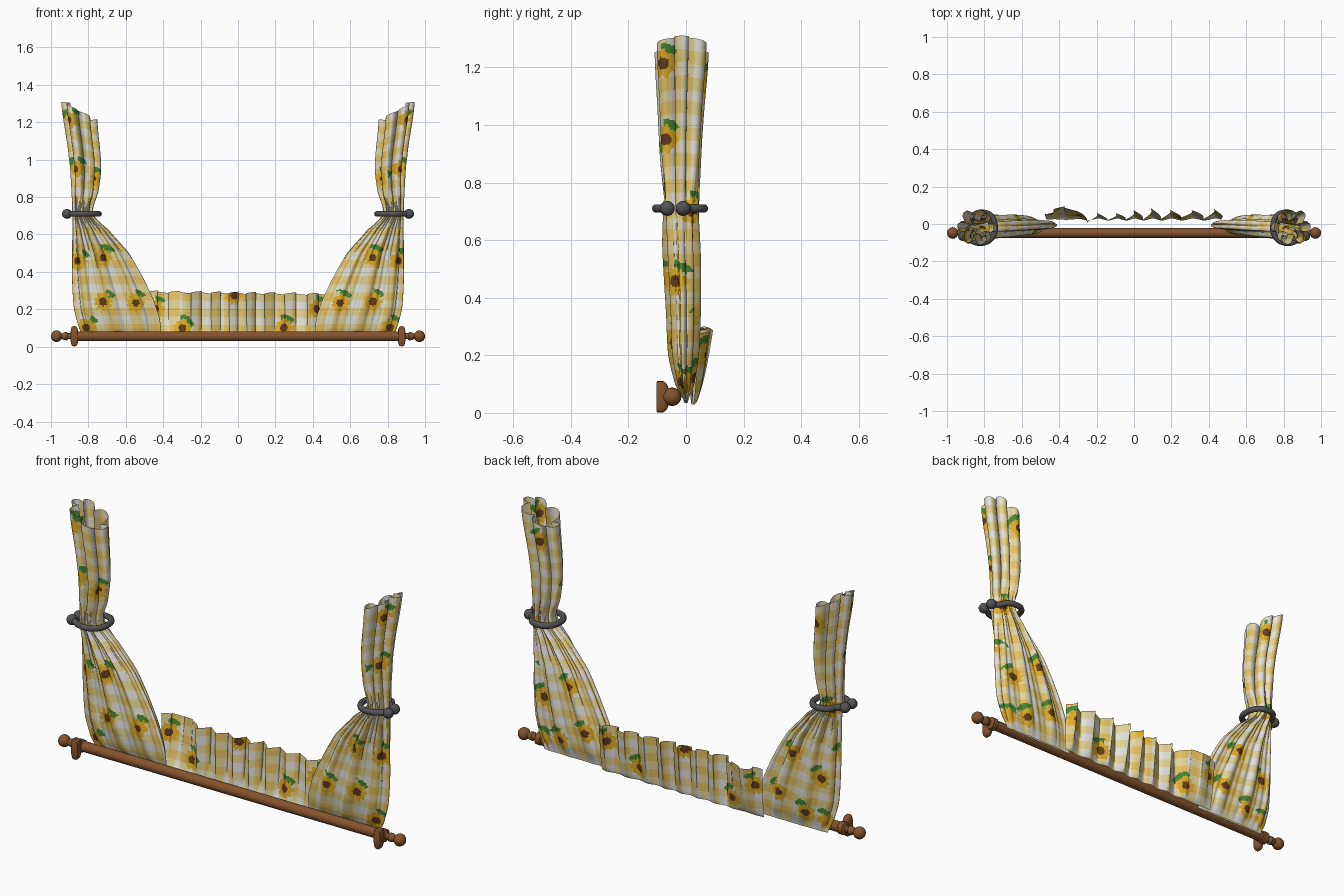
import bpy, bmesh, math
from mathutils import Vector

if "Cube" in bpy.data.objects:
    bpy.data.objects.remove(bpy.data.objects["Cube"])

def material(name, r, g, b):
    m = bpy.data.materials.new(name)
    m.diffuse_color = (r, g, b, 1)
    m.use_nodes = True
    m.node_tree.nodes["Principled BSDF"].inputs["Base Color"].default_value = m.diffuse_color
    return m

CLOTH = [material("white_cloth", .78, .77, .73), material("pale_yellow_check", .78, .66, .32),
         material("yellow_check", .78, .53, .12), material("petal_yellow", .75, .42, .02),
         material("seed_brown", .13, .045, .012), material("leaf_green", .06, .24, .035)]
WOOD = material("wood_brown", .23, .088, .027)
GREY = material("dark_grey", .085, .085, .09)

def finish(name, bm, mats, angle=60):
    bmesh.ops.recalc_face_normals(bm, faces=bm.faces)
    me = bpy.data.meshes.new(name)
    bm.to_mesh(me)
    bm.free()
    ob = bpy.data.objects.new(name, me)
    bpy.context.collection.objects.link(ob)
    for m in mats:
        me.materials.append(m)
    bpy.ops.object.select_all(action='DESELECT')
    bpy.context.view_layer.objects.active = ob
    ob.select_set(True)
    bpy.ops.object.shade_smooth_by_angle(angle=math.radians(angle))
    return ob

def spline(table, z):
    """Catmull-Rom interpolation of table rows by their first value."""
    i = 0
    while i < len(table) - 2 and z > table[i + 1][0]:
        i += 1
    p = [table[max(0, min(len(table) - 1, i + k))] for k in (-1, 0, 1, 2)]
    t = max(0, min(1, (z - p[1][0]) / (p[2][0] - p[1][0])))
    return [.5 * (2 * b + (c - a) * t + (2 * a - 5 * b + 4 * c - d) * t * t
                  + (3 * b - a - 3 * c + d) * t ** 3) for a, b, c, d in zip(*p)][1:]

def cloth(name, point, rows, cols, closed, periods, vperiods, flowers):
    """Sheet from point(u, v), coloured as gingham with sunflowers (x, y, z, size)."""
    bm = bmesh.new()
    n = cols if closed else cols + 1
    g = [[bm.verts.new(point(i / cols, j / rows)) for i in range(n)] for j in range(rows + 1)]
    verts = [v.co for row in g for v in row]
    spots = [(min(verts, key=lambda c: (c - Vector(f[:3])).length_squared), f[3]) for f in flowers]
    for j in range(rows):
        for i in range(cols):
            k = (i + 1) % n
            f = bm.faces.new((g[j][i], g[j][k], g[j + 1][k], g[j + 1][i]))
            a = int((i + .5) / cols * periods * 2) % 2
            b = int((j + .5) / rows * vperiods * 2) % 2
            f.material_index = a + b
            c = f.calc_center_median()
            for s, size in spots:
                d = (c - s) / size
                if d.length > .08:
                    continue
                ang = math.atan2(d.z, d.x + d.y)
                if d.length < .022:
                    f.material_index = 4
                elif d.length < .047 + .006 * math.cos(9 * ang):
                    f.material_index = 3
                elif d.length < .072 and math.sin(2 * ang - .5) > .45 and d.z > 0:
                    f.material_index = 5
    return finish(name, bm, CLOTH, 80)

# side curtains: z, inner x, outer x, front y, back y
PROFILE = [(.035, .41, .82, -.006, .006), (.1, .408, .85, -.038, .03), (.2, .43, .877, -.062, .047),
           (.35, .495, .887, -.07, .054), (.5, .58, .887, -.079, .055), (.62, .685, .886, -.085, .052),
           (.71, .772, .886, -.088, .051), (.85, .745, .892, -.094, .056),
           (1.0, .732, .905, -.1, .063), (1.28, .752, .945, -.114, .084)]

def curtain_point(side):
    def point(u, v):
        z = .035 + 1.245 * v
        xi, xo, yf, yb = spline(PROFILE, z)
        t = 2 * math.pi * u
        up = max(0, min(1, (z - .55) / .4))
        up = up * up * (3 - 2 * up)
        roll = abs(math.sin(3 * t + 1.57 + .35 * math.sin(t)))   # six big rolls
        big = (1 - roll) ** 1.5
        fold = (1 - abs(math.cos(4.5 * t + .4))) ** 1.2          # pleats
        fine = (1 - abs(math.cos(9 * t + 1))) ** 1.2
        dx = .08 * fold * (1 - up) + .45 * big * up
        dy = (.42 * fold + .28 * fine) * (1 - up) + .58 * big * up
        x = (xi + xo) / 2 + (xo - xi) / 2 * math.cos(t) * (1 - dx)
        y = (yf + yb) / 2 + (yb - yf) / 2 * math.sin(t) * (1 - dy)
        if z > .71:                                              # hem steps down roll by roll
            step = .5 + .5 * math.cos(t)
            top = 1.215 + .095 * step - .015 * big * (1 - step)
            z = .71 + (z - .71) * (top - .71) / .57
        return (side * x, y, z)
    return point

SPOTS = [(.91, -.08, 1.21, 1), (.77, -.06, .9, .9), (.87, -.05, .46, 1), (.70, -.08, .48, 1),
         (.72, -.06, .24, 1), (.55, -.06, .23, 1), (.82, -.03, .1, 1), (.9, -.08, .95, 1),
         (.8, .07, 1.15, 1), (.87, .04, .7, 1), (.65, .05, .42, 1), (.8, .05, .32, 1),
         (.56, .04, .2, 1), (.72, .04, .12, 1)]
for side, label in ((-1, "left"), (1, "right")):
    cloth(label + "_curtain", curtain_point(side), 200, 160, True, 10, 14.5,
          [(side * x, y, z, s) for x, y, z, s in SPOTS])

# gathered valance between the curtains: top edge wanders in depth
WANDER = [(-.48, .055), (-.43, .065), (-.37, .1), (-.31, .055), (-.22, .036), (-.08, .04),
          (.08, .052), (.25, .052), (.4, .054), (.48, .042)]

def valance_point(u, v):
    x = -.468 + .934 * u
    ph = 2 * math.pi * x / .105 + .9 * math.sin(9 * x) + 1.2
    grow = v ** .55
    ramp = max(.3, min(1, .3 + .7 * (x + .33) / .06))
    amp = (.005 + .02 * grow * (1 + .35 * math.sin(17 * x))) * ramp
    y = .024 + (spline(WANDER, x)[0] - .024) * grow + amp * math.sin(ph)
    hem = .288 - .014 * x + .006 * math.sin(ph + 1)
    return (x + .012 * grow * math.sin(2 * ph + .8), y, .03 + (hem - .03) * v)

cloth("valance", valance_point, 42, 312, False, 13, 3,
      [(-.3, .04, .1, 1), (-.02, .04, .275, 1), (.25, .04, .1, 1), (.43, .04, .2, 1),
       (-.44, .06, .2, 1)])

# lathe around an x-parallel axis, profile of (x, radius)
def lathe_x(bm, profile, y, z, seg=24):
    rings = [[bm.verts.new((x, y + r * math.cos(2 * math.pi * k / seg),
                            z + r * math.sin(2 * math.pi * k / seg))) for k in range(seg)]
             for x, r in profile]
    for a, b in zip(rings, rings[1:]):
        for k in range(seg):
            bm.faces.new((a[k], a[(k + 1) % seg], b[(k + 1) % seg], b[k]))
    bm.faces.new(rings[0])
    bm.faces.new(rings[-1])

RY, RZ = -.048, .056
# wooden rod with turned ball finials
half = [(.89, .026), (.896, .016), (.91, .016), (.915, .022), (.93, .021), (.94, .015), (.946, .014)]
half += [(.97 - .03 * math.cos(a), .031 * math.sin(a)) for a in [math.pi * k / 12 for k in range(2, 12)]]
half.append((1.0, .002))
bm = bmesh.new()
lathe_x(bm, [(-x, r) for x, r in reversed(half)] + half, RY, RZ)
finish("curtain_rod", bm, [WOOD], 50)

# wall brackets: rounded plate plus collar on the rod
def soft(a):
    return math.copysign(abs(a) ** .6, a)

for side, label in ((-1, "left"), (1, "right")):
    bm = bmesh.new()
    seg = 28
    rings = []
    for y, s in ((-.103, .92), (-.1, 1), (-.078, 1), (-.068, .85), (-.06, .55)):
        rings.append([bm.verts.new((side * .875 + .02 * s * soft(math.cos(2 * math.pi * k / seg)), y,
                                    RZ + .054 * s * soft(math.sin(2 * math.pi * k / seg))))
                      for k in range(seg)])
    for a, b in zip(rings, rings[1:]):
        for k in range(seg):
            bm.faces.new((a[k], a[(k + 1) % seg], b[(k + 1) % seg], b[k]))
    bm.faces.new(rings[0])
    bm.faces.new(rings[-1])
    lathe_x(bm, [(side * .875 + d, r) for d, r in
                 ((-.017, .027), (-.013, .032), (.013, .032), (.017, .027))], RY, RZ)
    finish(label + "_bracket", bm, [WOOD], 50)

# open tie-back rings with ball ends
PATH = [(.915, -.065), (.885, -.078), (.85, -.098), (.8, -.1), (.757, -.07), (.743, -.01),
        (.765, .045), (.81, .062), (.855, .05), (.878, .01), (.913, -.01)]
for side, label in ((-1, "left"), (1, "right")):
    cu = bpy.data.curves.new(label + "_tieback", 'CURVE')
    cu.dimensions = '3D'
    cu.bevel_depth = .015
    cu.bevel_resolution = 3
    sp = cu.splines.new('BEZIER')
    sp.bezier_points.add(len(PATH) - 1)
    for p, (x, y) in zip(sp.bezier_points, PATH):
        p.co = (side * x, y, .71)
        p.handle_left_type = p.handle_right_type = 'AUTO'
    sp.resolution_u = 6
    cu.materials.append(GREY)
    bpy.context.collection.objects.link(bpy.data.objects.new(label + "_tieback", cu))
    bm = bmesh.new()
    for x, y in (PATH[0], PATH[-1]):
        r = bmesh.ops.create_uvsphere(bm, u_segments=20, v_segments=12, radius=.026)
        bmesh.ops.translate(bm, verts=r["verts"], vec=(side * x, y, .71))
    finish(label + "_tieback_balls", bm, [GREY])
